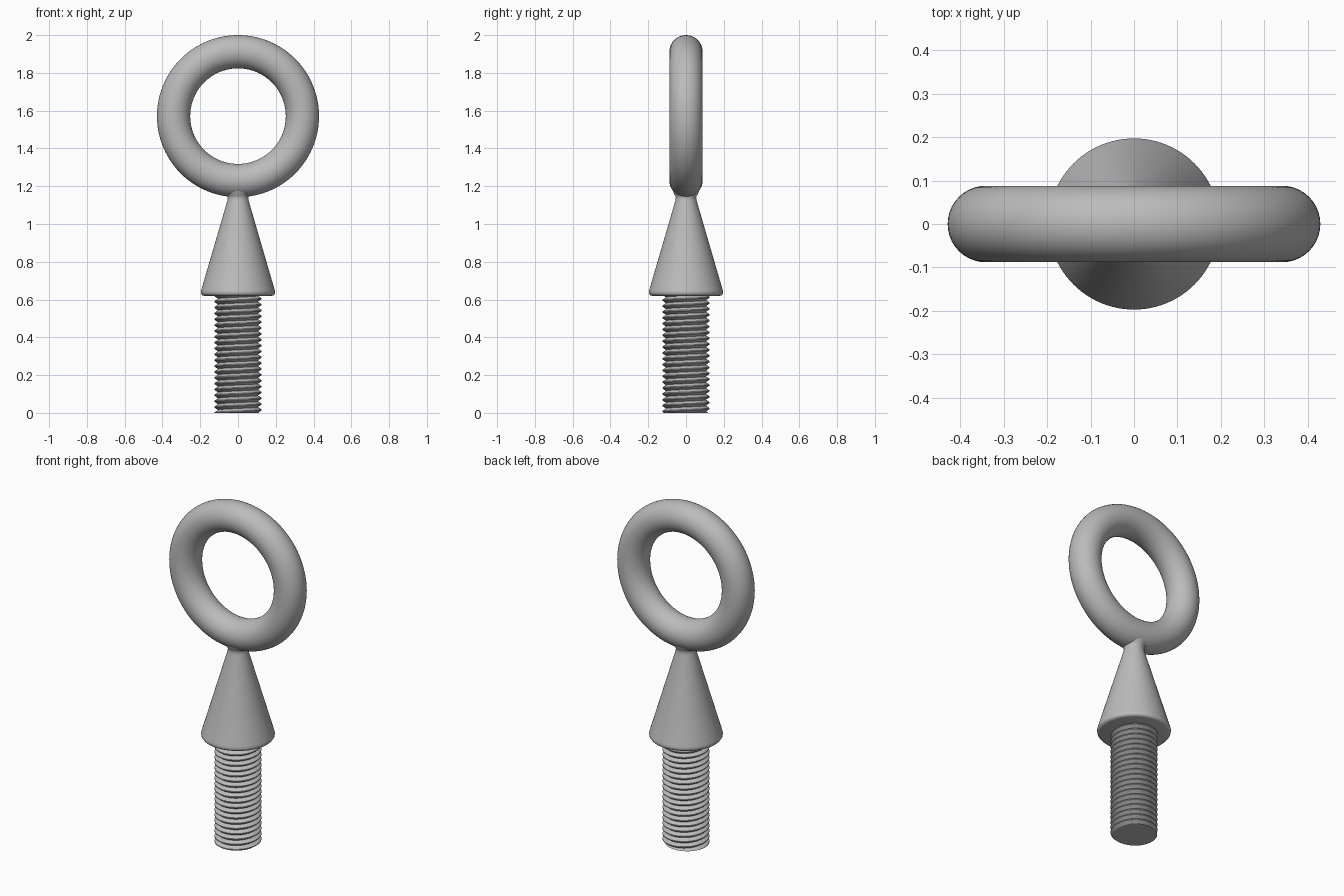
import bpy
import bmesh
from math import sin, cos, pi, radians

if "Cube" in bpy.data.objects:
    bpy.data.objects.remove(bpy.data.objects["Cube"])

GREY = (0.5, 0.5, 0.5, 1)
steel = bpy.data.materials.new("steel_grey")
steel.use_nodes = True
steel.diffuse_color = GREY
steel.node_tree.nodes["Principled BSDF"].inputs["Base Color"].default_value = GREY


def finish(obj, name, angle=30):
    obj.name = name
    obj.data.materials.append(steel)
    bpy.ops.object.select_all(action='DESELECT')
    obj.select_set(True)
    bpy.context.view_layer.objects.active = obj
    bpy.ops.object.shade_smooth_by_angle(angle=radians(angle))


def mesh_object(bm, name, angle=30):
    bmesh.ops.recalc_face_normals(bm, faces=bm.faces)
    mesh = bpy.data.meshes.new(name)
    bm.to_mesh(mesh)
    bm.free()
    obj = bpy.data.objects.new(name, mesh)
    bpy.context.collection.objects.link(obj)
    finish(obj, name, angle)


# Lifting ring
bpy.ops.mesh.primitive_torus_add(
    major_segments=96, minor_segments=40, major_radius=0.341, minor_radius=0.088,
    location=(0, 0, 1.571), rotation=(pi / 2, 0, 0))
finish(bpy.context.object, "ring")

# Conical collar with rounded rim and a small fillet into the ring
profile = [(0, 0.62), (0.18, 0.62), (0.19, 0.623), (0.196, 0.631), (0.197, 0.64),
           (0.194, 0.652), (0.056, 1.125), (0.054, 1.14), (0.057, 1.15),
           (0.064, 1.16), (0.07, 1.18), (0, 1.18)]
bm = bmesh.new()
points = [bm.verts.new((r, 0, z)) for r, z in profile]
edges = [bm.edges.new(pair) for pair in zip(points, points[1:])]
bmesh.ops.spin(bm, geom=points + edges, cent=(0, 0, 0), axis=(0, 0, 1),
               angle=2 * pi, steps=96)
bmesh.ops.remove_doubles(bm, verts=bm.verts, dist=0.0001)
mesh_object(bm, "collar", 40)

# Threaded shank: a helical strip of root, crest, root, trimmed flat at the ends
PITCH, TURNS, STEPS = 0.031, 23, 64
ROOT, CREST = 0.106, 0.125
bm = bmesh.new()
strip = [(ROOT, 0), (CREST, 0.42), (CREST, 0.58), (ROOT, 1)]
previous = None
for i in range(TURNS * STEPS + 1):
    a = 2 * pi * i / STEPS
    base = PITCH * (i / STEPS - 2)
    row = [bm.verts.new((r * cos(a), r * sin(a), base + PITCH * t)) for r, t in strip]
    if previous:
        for k in range(len(strip) - 1):
            bm.faces.new((previous[k], row[k], row[k + 1], previous[k + 1]))
    previous = row
bmesh.ops.remove_doubles(bm, verts=bm.verts, dist=0.0001)
for height, side in ((0, -1), (0.63, 1)):
    cut = bmesh.ops.bisect_plane(
        bm, geom=bm.verts[:] + bm.edges[:] + bm.faces[:], plane_co=(0, 0, height),
        plane_no=(0, 0, side), clear_outer=True)
    rim = [e for e in cut["geom_cut"] if isinstance(e, bmesh.types.BMEdge)]
    bmesh.ops.edgeloop_fill(bm, edges=rim)
mesh_object(bm, "threaded_shank")
